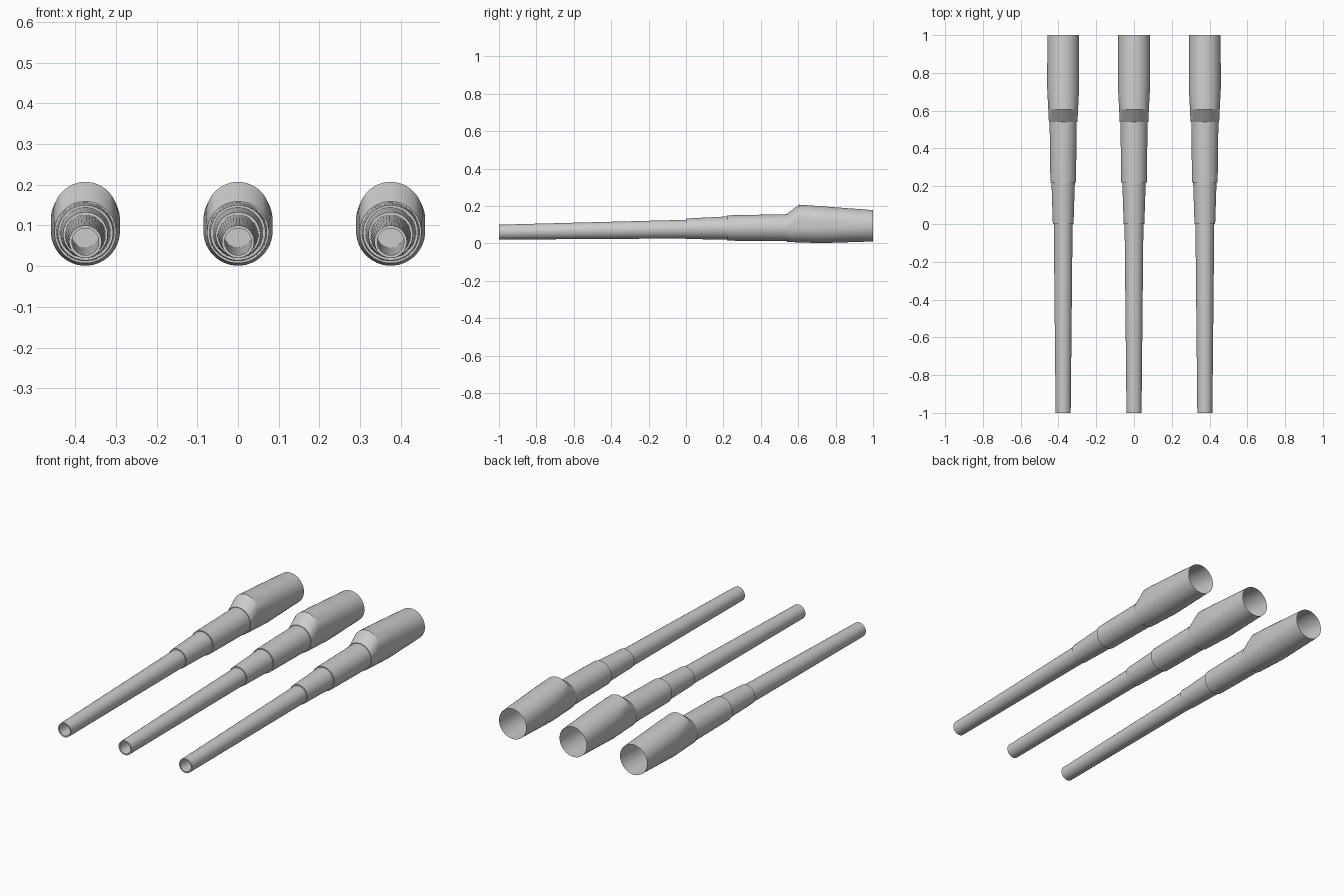
import bpy, bmesh, math

if "Cube" in bpy.data.objects:
    bpy.data.objects.remove(bpy.data.objects["Cube"])

N = 40


def ring(bm, y, r, cz, top=None):
    """Round section; if top is given, the upper half is raised to that height."""
    lift = max(0.0, (top - cz - r)) if top else 0.0
    pts = []
    for i in range(N):
        a = 2 * math.pi * (i + 0.5) / N
        s = math.sin(a)
        pts.append(bm.verts.new((r * math.cos(a), y, cz + r * s + (lift if s > 0 else 0))))
    return pts


def loft(name, stations, x, cap_start=False):
    bm = bmesh.new()
    rings = [ring(bm, *s) for s in stations]
    for a, b in zip(rings, rings[1:]):
        for i in range(N):
            j = (i + 1) % N
            bm.faces.new((a[i], b[i], b[j], a[j]))
    if cap_start:
        bm.faces.new(rings[0])
    me = bpy.data.meshes.new(name)
    bm.to_mesh(me)
    bm.free()
    ob = bpy.data.objects.new(name, me)
    ob.location.x = x
    bpy.context.collection.objects.link(ob)
    bpy.ops.object.select_all(action='DESELECT')
    ob.select_set(True)
    bpy.context.view_layer.objects.active = ob
    bpy.ops.object.shade_smooth_by_angle(angle=math.radians(25))
    return ob


# Stations are (y, radius, centre height, optional raised top)
tube = [
    (0.0, 0.033, 0.078),      # closed end of the bore
    (-1.0, 0.033, 0.060),     # bore mouth
    (-1.0, 0.040, 0.060),     # muzzle lip
    (0.0, 0.050, 0.076),      # slim front tube
    (0.0, 0.055, 0.078),      # first step
    (0.22, 0.062, 0.082),
    (0.22, 0.068, 0.082),     # second step
    (0.54, 0.072, 0.084),
]
breech = [
    (0.54, 0.072, 0.084),
    (0.54, 0.076, 0.083),     # shoulder
    (0.605, 0.079, 0.084, 0.207),   # top of the sloped face
    (0.72, 0.085, 0.086, 0.199),
    (1.0, 0.084, 0.094, 0.178),     # open rear
]

for side, x in (("left", -0.375), ("middle", 0.0), ("right", 0.375)):
    loft(side + "_barrel_tube", tube, x, cap_start=True)
    loft(side + "_barrel_breech", breech, x)
